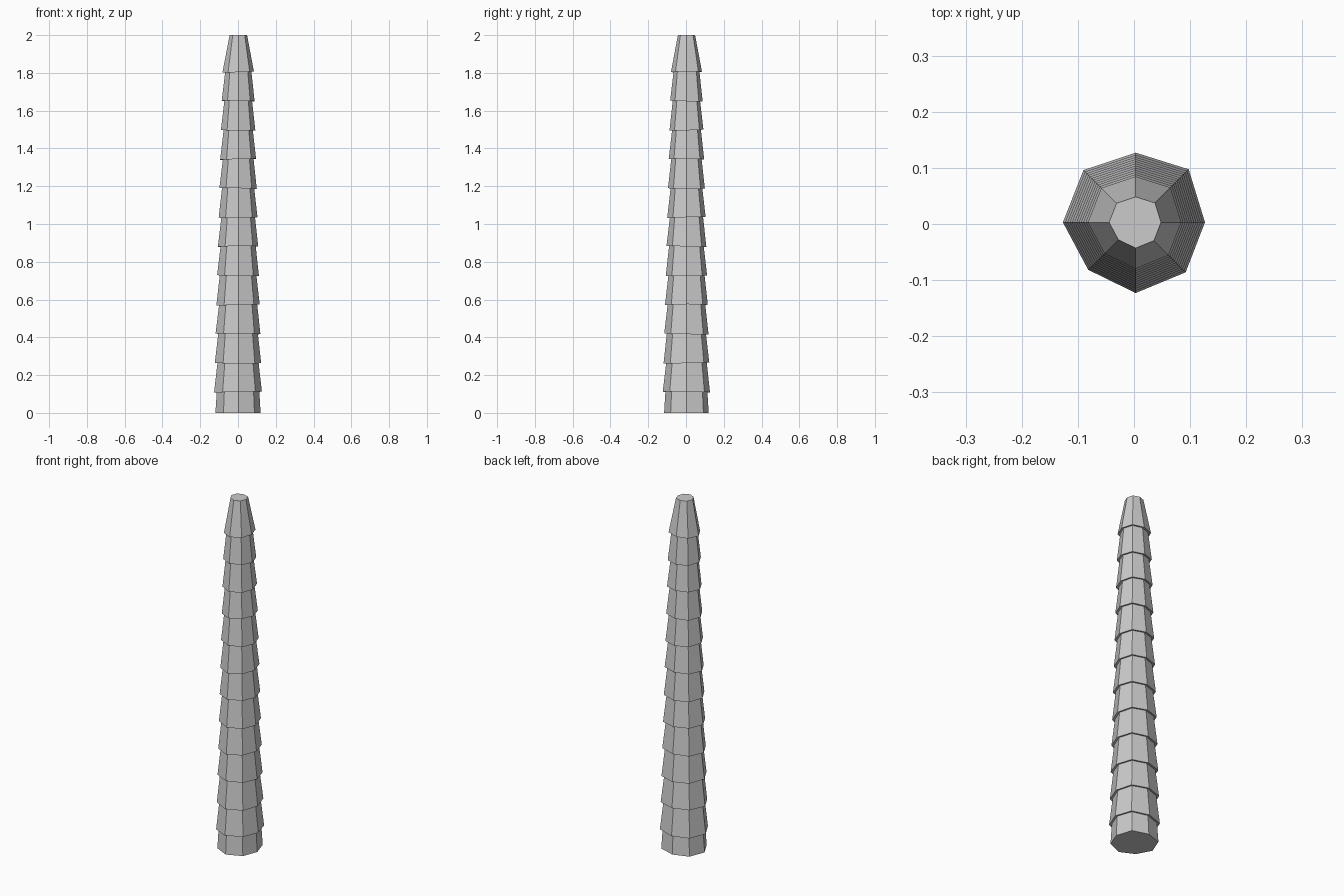
import bpy, bmesh, math

if "Cube" in bpy.data.objects:
    bpy.data.objects.remove(bpy.data.objects["Cube"])

SIDES = 8
CX, CY = 0.003, 0.003
# slight irregularity of the eight corners, starting at +x going to +y
CORNER = [0.98, 1.06, 0.985, 1.045, 1.03, 0.95, 1.0, 1.0]

# lower skirt heights of the overlapping bark segments
steps = [0.11 + i * 0.1541 for i in range(12)]


def skirt_radius(z):
    return 0.126 - (z - 0.11) * 0.0255


# profile rings: (radius, height, tilt)
rings = [(0.119, 0.0, 0.0)]
for i, z in enumerate(steps):
    r = skirt_radius(z)
    tilt = 0.003 * (-1) ** i
    rings.append((r - 0.014, z + 0.003, tilt))   # narrow top of segment below
    rings.append((r, z, tilt))                   # flared bottom of segment
rings.append((0.046, 2.0, 0.0))

# stacked trunk
bm = bmesh.new()
loops = []
for r, z, tilt in rings:
    loop = []
    for k in range(SIDES):
        a = k * math.tau / SIDES
        rr = r * CORNER[k]
        loop.append(bm.verts.new((CX + rr * math.cos(a), CY + rr * math.sin(a),
                                  z + tilt * math.cos(a + z * 5))))
    loops.append(loop)
for lo, hi in zip(loops, loops[1:]):
    for k in range(SIDES):
        n = (k + 1) % SIDES
        bm.faces.new((lo[k], lo[n], hi[n], hi[k]))
bm.faces.new(loops[0][::-1])
bm.faces.new(loops[-1])
bmesh.ops.recalc_face_normals(bm, faces=bm.faces)

mesh = bpy.data.meshes.new("trunk")
bm.to_mesh(mesh)
bm.free()
bpy.context.collection.objects.link(bpy.data.objects.new("segmented_trunk", mesh))
